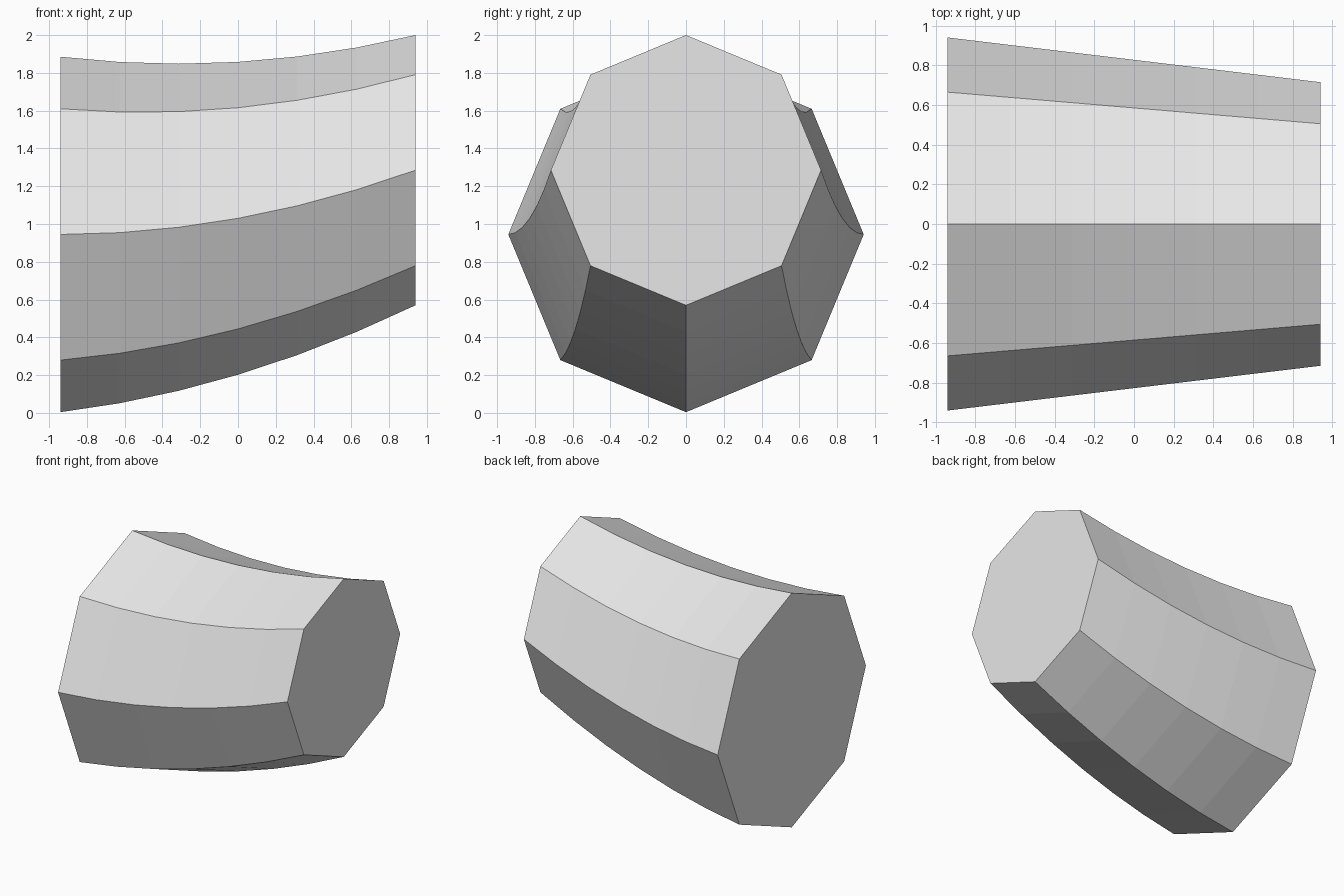
import bpy, bmesh
from math import sin, cos, pi

cube = bpy.data.objects.get("Cube")
if cube:
    bpy.data.objects.remove(cube, do_unlink=True)

SIDES, SEGMENTS, HALF = 8, 6, 0.94

# Plain grey material
grey = bpy.data.materials.new("light_grey")
grey.use_nodes = True
grey.diffuse_color = (0.8, 0.8, 0.8, 1)
grey.node_tree.nodes["Principled BSDF"].inputs["Base Color"].default_value = grey.diffuse_color


def ring(bm, x):
    """Octagonal section on the curved, tapering centre line."""
    radius = 0.828 - 0.12 * x
    height = 1.03 + 0.181 * x + 0.096 * x * x
    angles = [2 * pi * i / SIDES for i in range(SIDES)]
    return [bm.verts.new((x, radius * sin(a), height + radius * cos(a))) for a in angles]


# Curved tapered octagonal segment with closed ends
bm = bmesh.new()
rings = [ring(bm, HALF * (2 * i / SEGMENTS - 1)) for i in range(SEGMENTS + 1)]
for a, b in zip(rings, rings[1:]):
    for i in range(SIDES):
        j = (i + 1) % SIDES
        bm.faces.new((a[i], a[j], b[j], b[i]))
bm.faces.new(rings[0])
bm.faces.new(rings[-1])
bmesh.ops.recalc_face_normals(bm, faces=bm.faces)

mesh = bpy.data.meshes.new("curved_segment")
bm.to_mesh(mesh)
bm.free()
mesh.materials.append(grey)
segment = bpy.data.objects.new("curved_segment", mesh)
bpy.context.collection.objects.link(segment)
